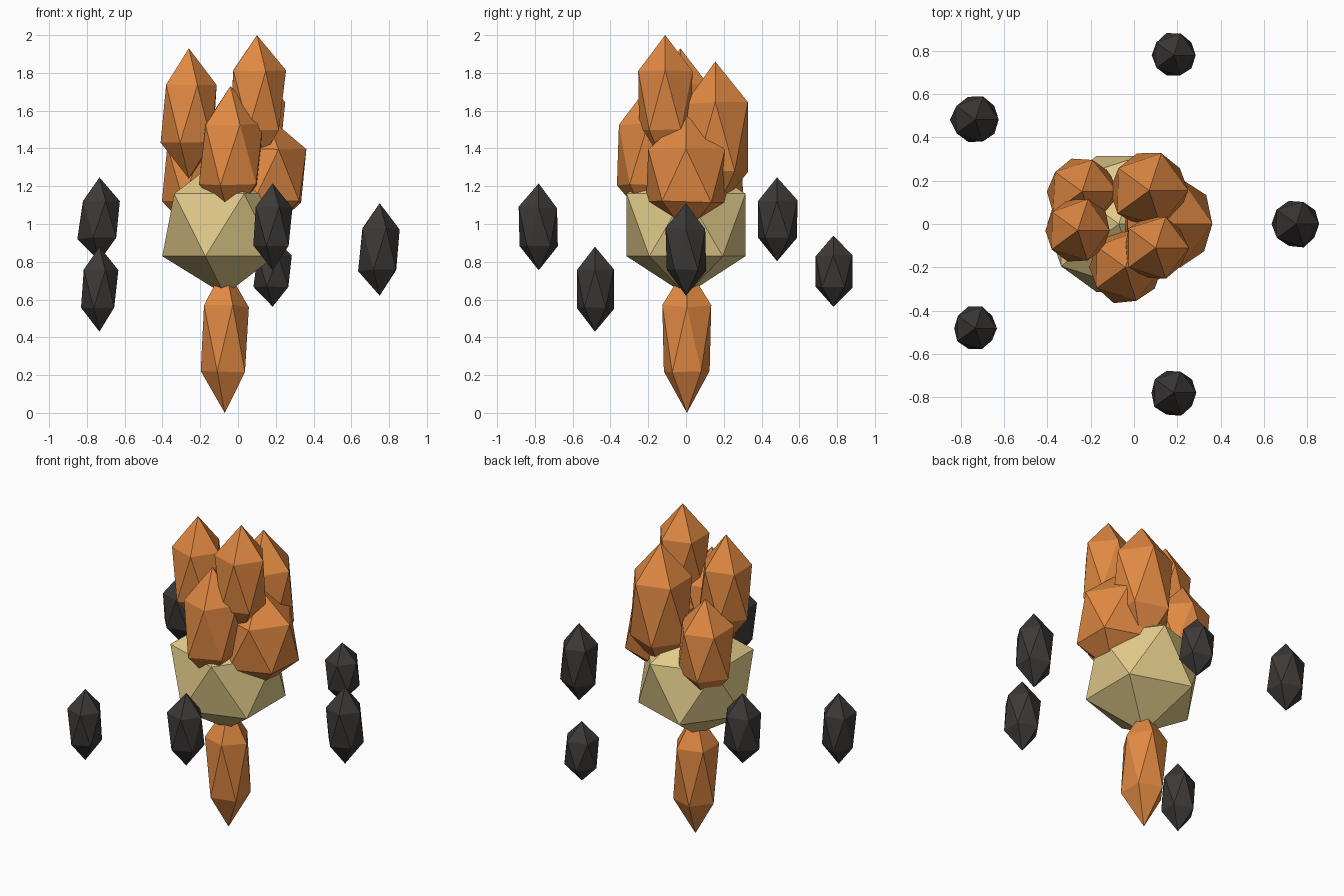
import bpy, math, random

if "Cube" in bpy.data.objects:
    bpy.data.objects.remove(bpy.data.objects["Cube"])

random.seed(4)
CX = -0.07  # vertical axis of the whole cluster


def material(name, rgb):
    m = bpy.data.materials.new(name)
    m.diffuse_color = (*rgb, 1)
    m.use_nodes = True
    m.node_tree.nodes["Principled BSDF"].inputs["Base Color"].default_value = m.diffuse_color
    return m


ORANGE = material("orange_crystal", (0.75, 0.25, 0.055))
SAND = material("sand_stone", (0.75, 0.59, 0.25))
DARK = material("dark_rock", (0.045, 0.041, 0.038))


def gem(name, x, y, z, radius, half_height, mat, rough=0.05):
    """Stretched icosahedron with slightly irregular side corners."""
    bpy.ops.mesh.primitive_ico_sphere_add(subdivisions=1, radius=1)
    ob = bpy.context.object
    ob.name = name
    for v in ob.data.vertices:
        side = abs(v.co.z) < 0.9
        k = 1 + (random.uniform(-rough, rough) if side else 0)
        v.co = (x + v.co.x * radius * k, y + v.co.y * radius * k,
                z + v.co.z * half_height * k)
    ob.data.materials.append(mat)
    return ob


# Faceted core stone
gem("core", CX, 0, 0.995, 0.37, 0.37, SAND, 0)

# Crystal hanging below the core
gem("lower_crystal", CX, 0.005, 0.39, 0.147, 0.39, ORANGE)

# Upper crystal cluster: x, y, z, radius, half height
cluster = [
    (0.15, 0.00, 1.26, 0.245, 0.315),
    (0.07, 0.155, 1.46, 0.195, 0.40),
    (-0.24, 0.15, 1.265, 0.18, 0.32),
    (-0.26, -0.03, 1.585, 0.168, 0.345),
    (-0.04, -0.20, 1.37, 0.19, 0.36),
    (0.10, -0.11, 1.65, 0.165, 0.35),
]
for i, c in enumerate(cluster):
    gem(f"upper_crystal_{i + 1}", *c, ORANGE)

# Ring of floating rocks: height, radius, half height
rocks = [(0.865, 0.122, 0.245), (0.75, 0.115, 0.188), (1.025, 0.125, 0.222),
         (0.655, 0.112, 0.225), (0.985, 0.12, 0.23)]
for i, (z, r, h) in enumerate(rocks):
    a = math.radians(72 * i)
    gem(f"floating_rock_{i + 1}", CX + 0.82 * math.cos(a), 0.82 * math.sin(a),
        z, r, h, DARK)
